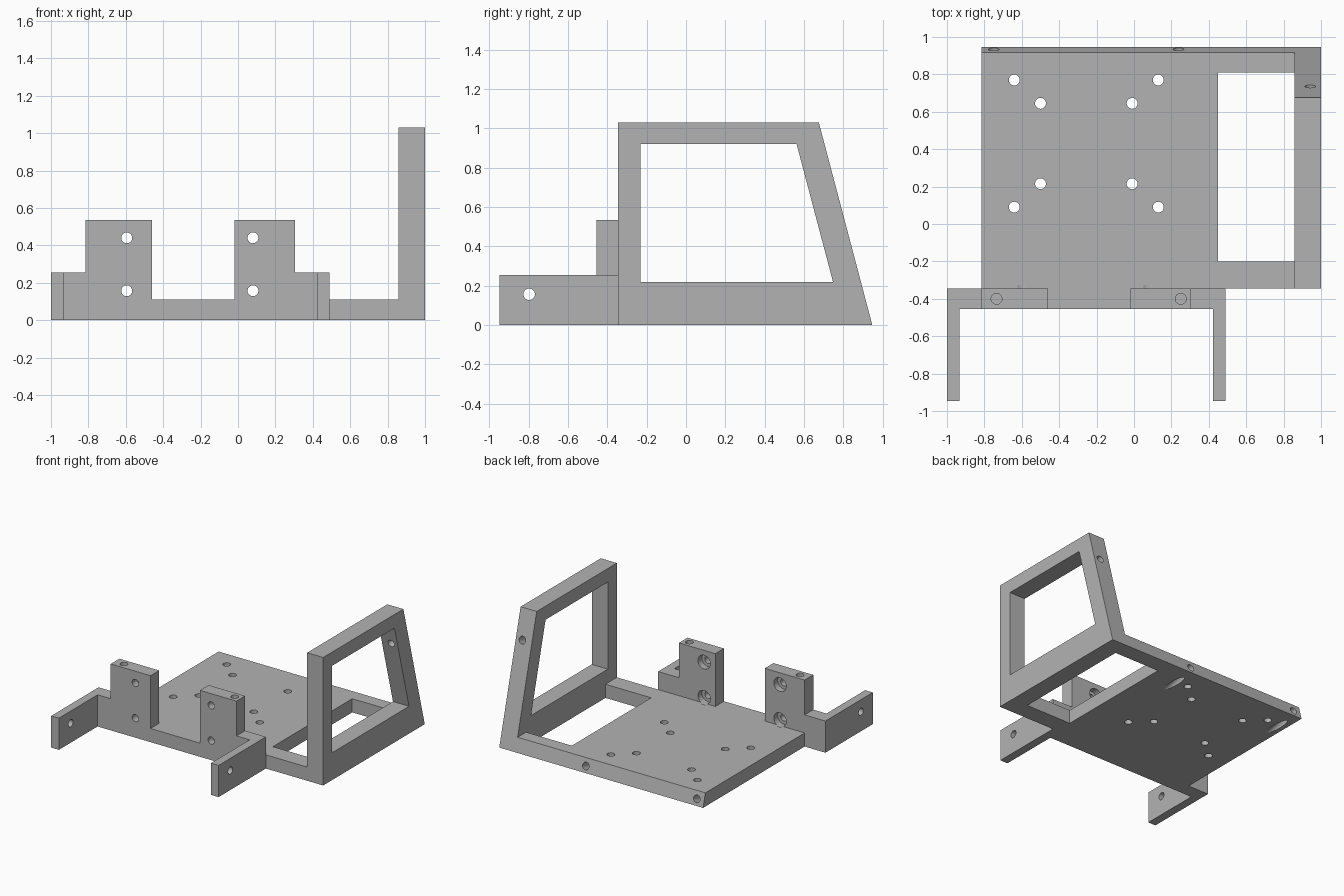
import bpy
import bmesh
from math import radians
from mathutils import Vector, Matrix

cube = bpy.data.objects.get("Cube")
if cube:
    bpy.data.objects.remove(cube, do_unlink=True)

HOLE = 0.029       # screw hole radius
BORE = 0.055       # counterbore radius
PLATE = 0.11       # plate thickness
FRONT, BACK = -0.345, 0.947
SLOPE = 0.264      # backward lean of the rear face, y per z

grey = bpy.data.materials.new("light_grey")
grey.use_nodes = True
colour = (0.45, 0.45, 0.45, 1)
grey.diffuse_color = colour
grey.node_tree.nodes["Principled BSDF"].inputs["Base Color"].default_value = colour


def make(name, bm):
    bmesh.ops.recalc_face_normals(bm, faces=bm.faces)
    mesh = bpy.data.meshes.new(name)
    bm.to_mesh(mesh)
    bm.free()
    mesh.materials.append(grey)
    obj = bpy.data.objects.new(name, mesh)
    bpy.context.collection.objects.link(obj)
    return obj


def prism(name, axis, points, start, end):
    """Extrude a 2D outline along the x (0), y (1) or z (2) axis."""
    bm = bmesh.new()
    verts = []
    for p in points:
        co = list(p)
        co.insert(axis, start)
        verts.append(bm.verts.new(co))
    face = bm.faces.new(verts)
    new = bmesh.ops.extrude_face_region(bm, geom=[face])["geom"]
    shift = Vector((0, 0, 0))
    shift[axis] = end - start
    bmesh.ops.translate(bm, vec=shift, verts=[v for v in new if isinstance(v, bmesh.types.BMVert)])
    return make(name, bm)


def rect(a, b, c, d):
    return [(a, c), (b, c), (b, d), (a, d)]


def rod(start, end, radius):
    a, b = Vector(start), Vector(end)
    turn = (b - a).to_track_quat("Z", "Y").to_matrix().to_4x4()
    bm = bmesh.new()
    bmesh.ops.create_cone(bm, cap_ends=True, segments=48, radius1=radius, radius2=radius,
                          depth=(b - a).length, matrix=Matrix.Translation((a + b) / 2) @ turn)
    return make("hole_cutter", bm)


def combine(target, other, operation):
    mod = target.modifiers.new("combine", "BOOLEAN")
    mod.operation = operation
    mod.solver = "EXACT"
    mod.object = other
    other.hide_render = True
    bpy.ops.object.select_all(action="DESELECT")
    bpy.context.view_layer.objects.active = target
    target.select_set(True)
    bpy.ops.object.modifier_apply(modifier=mod.name)
    bpy.data.objects.remove(other, do_unlink=True)


def cut(target, other):
    combine(target, other, "DIFFERENCE")


# Base plate with a leaning rear edge and a rectangular opening
body = prism("mounting_frame", 0, [(FRONT, 0), (BACK, 0), (BACK - SLOPE * PLATE, PLATE),
                                   (FRONT, PLATE)], -0.815, 1)
cut(body, prism("plate_opening", 2, rect(0.45, 0.857, -0.2, 0.81), -0.1, 0.3))

# Upright side frame with its window
top = 1.03
side = prism("side_frame", 0, [(FRONT, 0), (BACK, 0), (BACK - SLOPE * top, top), (FRONT, top)],
             0.857, 1)
cut(side, prism("side_window", 0, [(-0.23, 0.22), (0.747, 0.22), (0.562, 0.92), (-0.23, 0.92)],
                0.7, 1.1))
combine(body, side, "UNION")

# Front wall with two raised tabs and lower shoulders
wall = prism("front_wall", 1, [
    (-1, 0), (0.49, 0), (0.49, 0.255), (0.305, 0.255), (0.305, 0.535), (-0.02, 0.535),
    (-0.02, PLATE), (-0.46, PLATE), (-0.46, 0.535), (-0.815, 0.535), (-0.815, 0.255),
    (-1, 0.255)], -0.455, FRONT)

# Forward arms
for x in (-1, 0.422):
    combine(wall, prism("arm", 0, rect(-0.947, -0.4, 0, 0.255), x, x + 0.068), "UNION")
combine(body, wall, "UNION")

# Cross holes through both arms
for x in (-1, 0.422):
    cut(body, rod((x - 0.1, -0.797, 0.157), (x + 0.17, -0.797, 0.157), HOLE))

# Tab holes, counterbored from behind
for x in (-0.595, 0.08):
    for z in (0.157, 0.44):
        cut(body, rod((x, -0.6, z), (x, -0.37, z), HOLE))
        cut(body, rod((x, -0.395, z), (x, -0.325, z), BORE))

# Blind holes in the tab tops
for x in (-0.735, 0.25):
    cut(body, rod((x, -0.4, 0.7), (x, -0.4, 0.34), HOLE))

# Mounting holes through the plate
for x_out, x_in, y_out, y_in in ((-0.64, -0.5, 0.77, 0.645), (0.13, -0.01, 0.77, 0.645),
                                 (-0.64, -0.5, 0.09, 0.215), (0.13, -0.01, 0.09, 0.215)):
    for x, y in ((x_out, y_out), (x_in, y_in)):
        cut(body, rod((x, y, -0.1), (x, y, 0.3), HOLE))

# Rear screw holes, square to the leaning face
inward = Vector((0, -1, -SLOPE)).normalized()
for x, z, depth in ((-0.75, 0.05, 0.5), (0.238, 0.05, 0.5), (0.942, 0.8, 0.3)):
    entry = Vector((x, BACK - SLOPE * z, z))
    cut(body, rod(entry - inward * 0.1, entry + inward * depth, HOLE))

# Clean up coplanar seams and shade
bm = bmesh.new()
bm.from_mesh(body.data)
bmesh.ops.remove_doubles(bm, verts=bm.verts, dist=0.0001)
bmesh.ops.dissolve_limit(bm, angle_limit=radians(0.5), verts=bm.verts, edges=bm.edges)
bm.to_mesh(body.data)
bm.free()
body.data.materials.clear()
body.data.materials.append(grey)
for poly in body.data.polygons:
    poly.material_index = 0
bpy.ops.object.select_all(action="DESELECT")
bpy.context.view_layer.objects.active = body
body.select_set(True)
bpy.ops.object.shade_smooth_by_angle(angle=radians(10))
